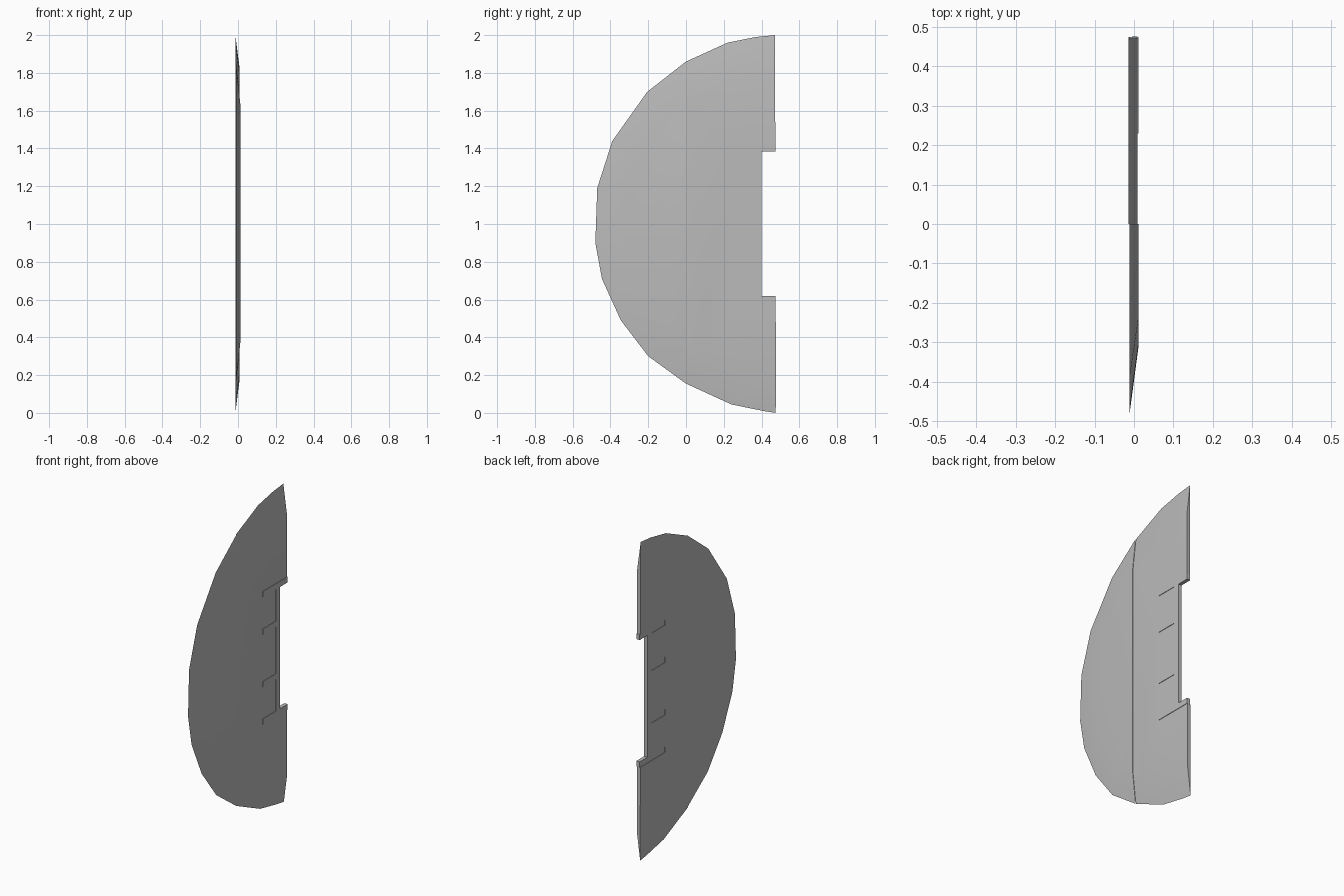
import bpy, bmesh

cube = bpy.data.objects.get("Cube")
if cube:
    bpy.data.objects.remove(cube, do_unlink=True)

grey = bpy.data.materials.new("plain grey")
grey.use_nodes = True
grey.diffuse_color = (0.5, 0.5, 0.5, 1)
grey.node_tree.nodes["Principled BSDF"].inputs["Base Color"].default_value = (0.5, 0.5, 0.5, 1)

BACK, FRONT, STEP = -0.014, 0.009, 0.003


def finish(name, bm):
    bmesh.ops.recalc_face_normals(bm, faces=bm.faces)
    mesh = bpy.data.meshes.new(name)
    bm.to_mesh(mesh)
    bm.free()
    mesh.materials.append(grey)
    obj = bpy.data.objects.new(name, mesh)
    bpy.context.collection.objects.link(obj)
    return obj


def loft(bm, lower, upper):
    """Solid between two matching rings of points."""
    a = [bm.verts.new(p) for p in lower]
    b = [bm.verts.new(p) for p in upper]
    bm.faces.new(a)
    bm.faces.new(b)
    for i in range(len(a)):
        j = (i + 1) % len(a)
        bm.faces.new((a[i], a[j], b[j], b[i]))


# Rounded outline, from the upper rear corner round the front to the lower one
rim = [(0.47, 2), (0.37, 1.99), (0.22, 1.96), (0, 1.86), (-0.205, 1.7), (-0.39, 1.44),
       (-0.47, 1.19), (-0.48, 0.9), (-0.445, 0.71), (-0.345, 0.49), (-0.2, 0.3),
       (0, 0.155), (0.24, 0.045), (0.41, 0.01), (0.475, 0)]


def half_panel(name, keep_front):
    """Half of the tapered panel, split at the middle seam."""
    shift = STEP if keep_front else 0
    bm = bmesh.new()
    loft(bm, [(BACK + shift, y, z) for y, z in rim],
         [(FRONT + shift, 0.48 + (y - 0.48) * 0.82, 1 + (z - 1) * 0.82) for y, z in rim])
    cut = bmesh.ops.bisect_plane(
        bm, geom=bm.verts[:] + bm.edges[:] + bm.faces[:], dist=1e-5,
        plane_co=(0, 0, 0), plane_no=(0, 1, 0),
        clear_outer=keep_front, clear_inner=not keep_front)
    edges = [e for e in cut["geom_cut"] if isinstance(e, bmesh.types.BMEdge) and e.is_boundary]
    bmesh.ops.edgeloop_fill(bm, edges=edges)
    return finish(name, bm)


front_panel = half_panel("front_panel", True)
rear_panel = half_panel("rear_panel", False)

# Comb-shaped hinge: two long end straps, two short ones and a spine
LOW, HIGH, W = 0.585, 1.42, 0.035
SHORT, SPINE, NOTCH, REAR = 0.23, 0.36, 0.40, 0.475


def comb(name, x0, x1, rear, notch):
    pts = [(rear, LOW + W), (rear, LOW), (SHORT, LOW), (SHORT, LOW + W), (SPINE, LOW + W)]
    for z in (0.82, 1.15):
        pts += [(SPINE, z), (SHORT, z), (SHORT, z + W), (SPINE, z + W)]
    pts += [(SPINE, HIGH - W), (SHORT, HIGH - W), (SHORT, HIGH), (rear, HIGH), (rear, HIGH - W)]
    if notch < rear:
        pts += [(notch, HIGH - W), (notch, LOW + W)]
    bm = bmesh.new()
    loft(bm, [(x0, y, z) for y, z in pts], [(x1, y, z) for y, z in pts])
    return finish(name, bm)


hinge = comb("hinge", BACK + STEP, FRONT + STEP, REAR, NOTCH)

# Cut the hinge seat and the rear notch out of the rear panel
cutter = comb("hinge_cutter", -0.1, 0.1, 0.6, 0.6)
cutter.hide_render = True
mod = rear_panel.modifiers.new("seat", 'BOOLEAN')
mod.operation = 'DIFFERENCE'
mod.solver = 'EXACT'
mod.object = cutter
bpy.context.view_layer.update()
cut_mesh = bpy.data.meshes.new_from_object(
    rear_panel.evaluated_get(bpy.context.evaluated_depsgraph_get()))
rear_panel.modifiers.clear()
rear_panel.data = cut_mesh
bpy.data.objects.remove(cutter, do_unlink=True)

# Smooth shading on the shallow taper, sharp elsewhere
for obj in bpy.context.selected_objects:
    obj.select_set(False)
for obj in (front_panel, rear_panel, hinge):
    obj.select_set(True)
bpy.context.view_layer.objects.active = front_panel
bpy.ops.object.shade_smooth_by_angle(angle=0.5)
